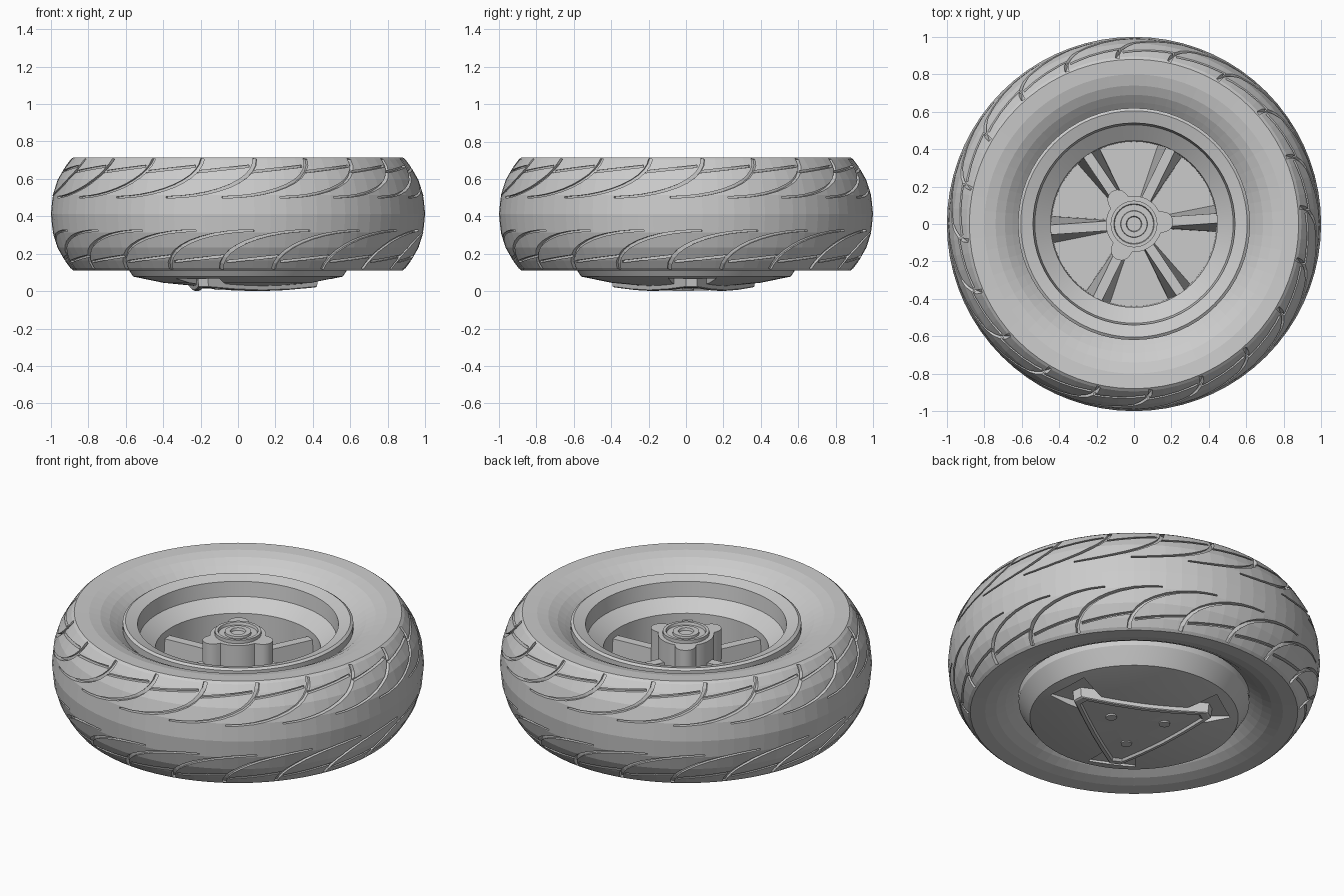
import bpy, bmesh
from math import sin, cos, pi, radians, sqrt

if "Cube" in bpy.data.objects:
    bpy.data.objects.remove(bpy.data.objects["Cube"])

MID = 0.413            # tyre centre plane
TURN = radians(4)      # rotation of the three-lobed pattern


def finish(bm, name, smooth=None):
    bmesh.ops.remove_doubles(bm, verts=bm.verts, dist=1e-5)
    bmesh.ops.recalc_face_normals(bm, faces=bm.faces)
    me = bpy.data.meshes.new(name)
    bm.to_mesh(me)
    bm.free()
    ob = bpy.data.objects.new(name, me)
    bpy.context.collection.objects.link(ob)
    if smooth:
        bpy.ops.object.select_all(action='DESELECT')
        ob.select_set(True)
        bpy.context.view_layer.objects.active = ob
        bpy.ops.object.shade_smooth_by_angle(angle=radians(smooth))
    return ob


def skin(bm, rings, wrap=False, caps=True):
    """Bridge rings of coordinates with quads."""
    vs = [[bm.verts.new(p) for p in ring] for ring in rings]
    n = len(vs[0])
    pairs = list(zip(vs, vs[1:])) + ([(vs[-1], vs[0])] if wrap else [])
    for a, b in pairs:
        for i in range(n):
            j = (i + 1) % n
            bm.faces.new((a[i], a[j], b[j], b[i]))
    if caps and not wrap:
        bm.faces.new(vs[0])
        bm.faces.new(vs[-1])


def revolve(name, profile, n, wrap=False, smooth=None):
    bm = bmesh.new()
    skin(bm, [[(r * cos(2 * pi * i / n), r * sin(2 * pi * i / n), z) for i in range(n)]
              for r, z in profile], wrap, False)
    return finish(bm, name, smooth)


def cut(ob, cutter):
    cutter.hide_render = True
    cutter.hide_set(True)
    m = ob.modifiers.new("cut", 'BOOLEAN')
    m.operation, m.solver, m.object = 'DIFFERENCE', 'EXACT', cutter


# Tyre: half profile as (radius, offset from centre plane), mirrored
TREAD = [(1.0, 0), (.99, .1), (.965, .18), (.925, .25), (.895, .29), (.88, .302)]
WALL = [(.80, .298), (.74, .283), (.69, .258), (.65, .228), (.61, .195), (.59, .17)]
half = TREAD + WALL
tyre = revolve("tyre", [(r, MID + d) for r, d in half]
               + [(r, MID - d) for r, d in half[:0:-1]], 72, wrap=True)


def tread_radius(d):
    for (r0, d0), (r1, d1) in zip(TREAD, TREAD[1:]):
        if d <= d1:
            return r0 + (r1 - r0) * (d - d0) / (d1 - d0)
    return TREAD[-1][0]


def groove(bm, path, side, depth):
    """path: (angle, offset, half width) samples along the tread."""
    rings = []
    for k, (a, d, w) in enumerate(path):
        a0, d0, _ = path[max(k - 1, 0)]
        a1, d1, _ = path[min(k + 1, len(path) - 1)]
        ta, td = a1 - a0, d1 - d0
        L = sqrt(ta * ta + td * td)
        ring = []
        for sgn, dr in ((-1, -depth), (1, -depth), (1, .04), (-1, .04)):
            aa, dd = a - sgn * w * td / L, d + sgn * w * ta / L
            r = tread_radius(d) + dr
            ring.append((r * cos(side * aa), r * sin(side * aa), MID + side * dd))
        rings.append(ring)
    skin(bm, rings)


# Tread grooves: long sweeping ones, then short links between them
COUNT = 20
main, link = bmesh.new(), bmesh.new()
for side in (1, -1):
    for i in range(COUNT):
        a = 2 * pi * i / COUNT + .1
        sweep = []
        for k in range(11):
            u = k / 10 * pi / 2
            sweep.append((a - .5 * (1 - cos(u)), .294 - .205 * sin(u), .012 - .0008 * k))
        groove(main, sweep, side, .022)
        step = 2 * pi / COUNT
        groove(link, [(a - .02 + step * .95 * k / 5, .225 + .03 * k / 5, .006)
                      for k in range(6)], side, .016)
cut(tyre, finish(main, "groove_cutter"))
cut(tyre, finish(link, "link_cutter"))

# Wheel: rim lip, barrel, floor and domed outer face
wheel = revolve("wheel", [
    (0, .13), (.44, .13), (.445, .50), (.53, .56), (.54, .645), (.605, .665), (.62, .655),
    (.62, .58), (.58, .55), (.58, .26), (.62, .22), (.62, .17), (.575, .10), (.56, .078),
    (.4, .045), (.2, .025), (0, .022)], 64, smooth=25)


def polar(r, side, a):
    """Point at distance r along direction a, shifted sideways."""
    return r * cos(a) - side * sin(a), r * sin(a) + side * cos(a)


# Shallow pockets at the corners of the cover plate
bm = bmesh.new()
for k in range(3):
    a = TURN + k * 2 * pi / 3
    foot = [polar(r, s, a) for r, s in ((.3, -.08), (.5, -.13), (.5, .13), (.3, .08))]
    skin(bm, [[(x, y, z) for x, y in foot] for z in (-.1, .08)])
cut(wheel, finish(bm, "pocket_cutter"))

# Hub: three-lobed column
bm = bmesh.new()
outline = []
for i in range(96):
    t = 2 * pi * i / 96
    p = (t + pi / 3) % (2 * pi / 3) - pi / 3
    q = .055 ** 2 - (.155 * sin(p)) ** 2
    r = max(.15, .155 * cos(p) + sqrt(q)) if q > 0 else .15
    outline.append((r * cos(t + TURN), r * sin(t + TURN)))
skin(bm, [[(x, y, z) for x, y in outline] for z in (.11, .585)])
finish(bm, "hub", 30)
revolve("bearing", [(.125, .57), (.125, .605), (.108, .605), (.104, .59), (.072, .59),
                    (.07, .602), (.042, .602), (.038, .588), (0, .588)], 32, smooth=30)

# Six spokes flaring toward the barrel
bm = bmesh.new()
for k in range(6):
    a = TURN + k * pi / 3
    rings = []
    for r, w in ((.12, .032), (.455, .075)):
        rings.append([(*polar(r, s, a), z) for s, z in
                      ((-w, .11), (w, .11), (.026, .46), (-.026, .46))])
    skin(bm, rings)
finish(bm, "spokes")

# Triangular cover plate with raised border
shape = []
for k in range(3):
    a = TURN + k * 2 * pi / 3
    p0, p1 = polar(.43, -.03, a), polar(.43, .03, a)
    p2 = polar(.43, -.03, a + 2 * pi / 3)
    shape.append(p0)
    for j in range(4):
        f = j / 4
        shape.append((p1[0] + (p2[0] - p1[0]) * f, p1[1] + (p2[1] - p1[1]) * f))


def plate_ring(s, lift, flat=None):
    return [(x * s, y * s, flat if flat is not None
             else -.021 + .1 * s * sqrt(x * x + y * y) + lift) for x, y in shape]


bm = bmesh.new()
skin(bm, [plate_ring(1, 0, .1), plate_ring(.98, .004), plate_ring(.96, 0), plate_ring(.88, 0),
          plate_ring(.85, .014), plate_ring(.4, 0, .013)])
finish(bm, "cover_plate")

# Three bolts
for k in range(3):
    x, y = polar(.17, 0, TURN + k * 2 * pi / 3)
    bpy.ops.mesh.primitive_cylinder_add(vertices=16, radius=.03, depth=.04,
                                        location=(x, y, .026))
    bpy.context.object.name = "bolt"
